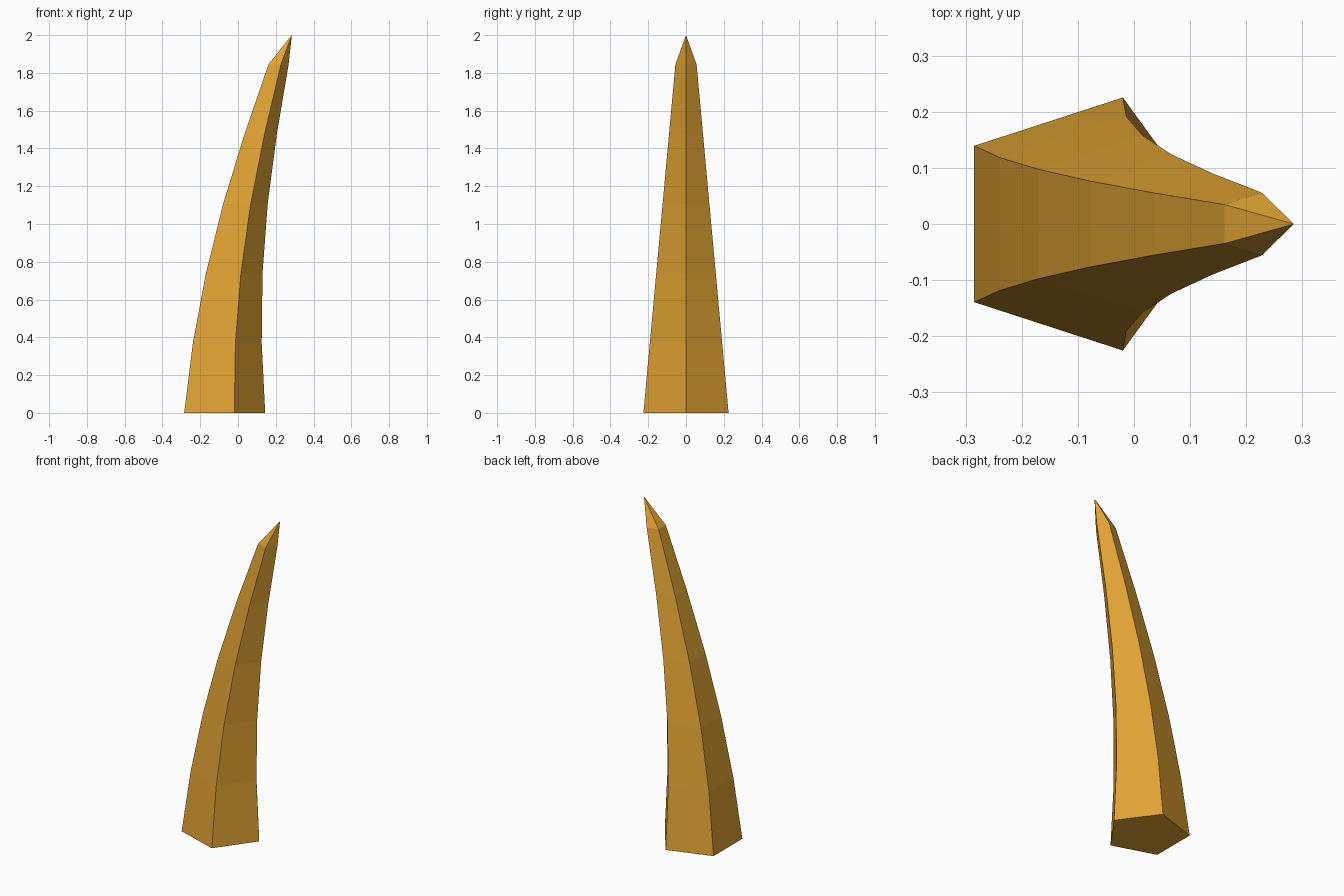
import bpy, bmesh, math

if "Cube" in bpy.data.objects:
    bpy.data.objects.remove(bpy.data.objects["Cube"])

SIDES = 5
TIP = (0.285, 0.0, 2.0)
# Ring centres along x: the horn leans further toward +x as it rises
CENTRES = [-0.093, -0.076, -0.036, 0.027, 0.111, 0.209]
BASE_RADIUS, TOP_RADIUS, TOP_Z = 0.237, 0.059, 1.845

# Tapered, curved five-sided horn
bm = bmesh.new()
rings = []
for i, cx in enumerate(CENTRES):
    t = i / (len(CENTRES) - 1)
    r = BASE_RADIUS + (TOP_RADIUS - BASE_RADIUS) * t
    angles = [math.tau * k / SIDES for k in range(SIDES)]
    rings.append([bm.verts.new((cx + r * math.cos(a), r * math.sin(a), TOP_Z * t))
                  for a in angles])

# Flat base, side walls and pointed tip
bm.faces.new(rings[0][::-1])
tip = bm.verts.new(TIP)
for k in range(SIDES):
    n = (k + 1) % SIDES
    for low, high in zip(rings, rings[1:]):
        bm.faces.new((low[k], low[n], high[n], high[k]))
    bm.faces.new((rings[-1][k], rings[-1][n], tip))
bmesh.ops.recalc_face_normals(bm, faces=bm.faces)

mesh = bpy.data.meshes.new("horn")
bm.to_mesh(mesh)
bm.free()

# Golden colour
gold = bpy.data.materials.new("golden_ochre")
gold.diffuse_color = (0.75, 0.365, 0.033, 1.0)
gold.use_nodes = True
gold.node_tree.nodes["Principled BSDF"].inputs["Base Color"].default_value = gold.diffuse_color
mesh.materials.append(gold)

horn = bpy.data.objects.new("horn", mesh)
bpy.context.collection.objects.link(horn)
